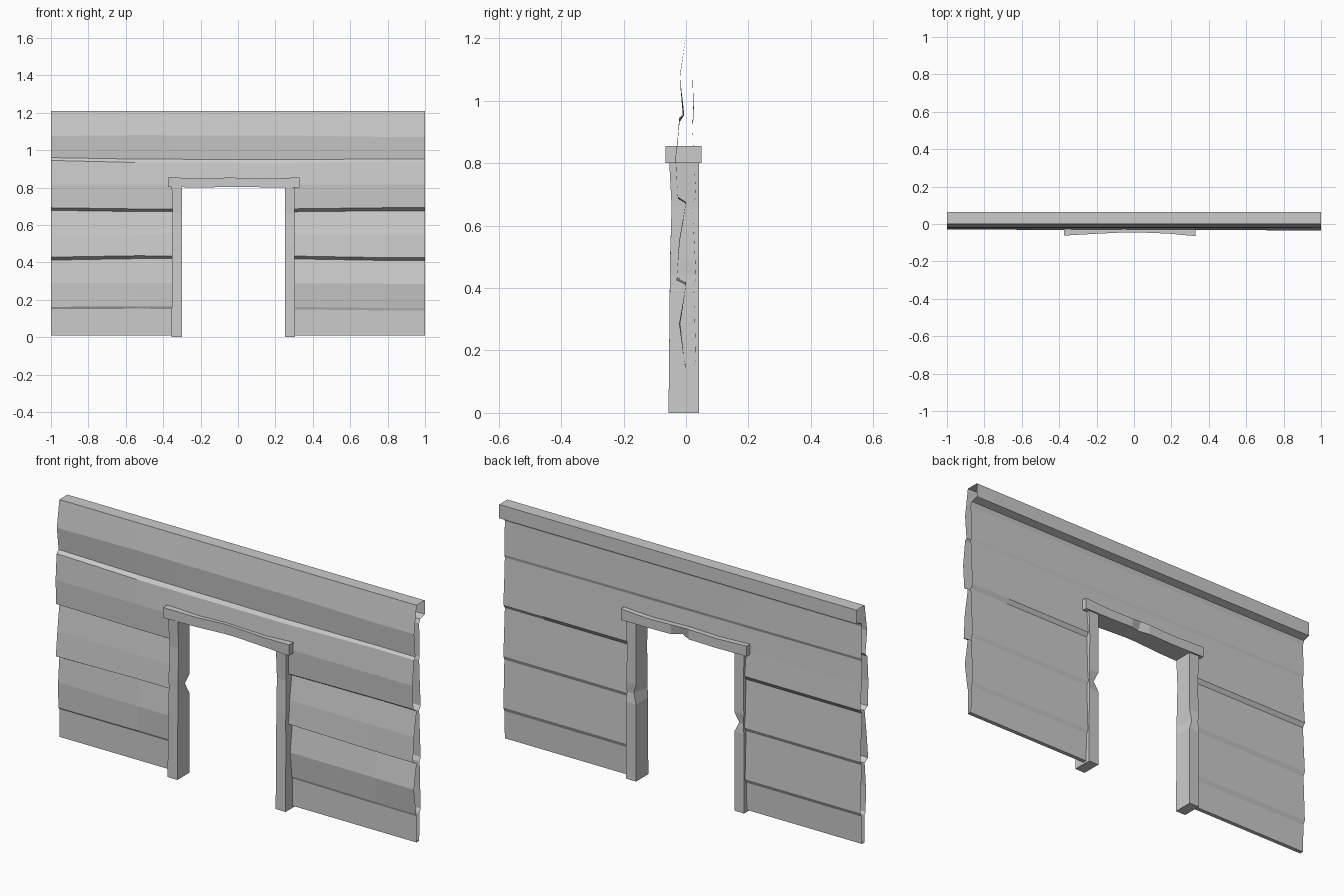
import bpy


def make(name, verts, faces):
    me = bpy.data.meshes.new(name)
    me.from_pydata(verts, [], faces)
    me.update()
    ob = bpy.data.objects.new(name, me)
    bpy.context.collection.objects.link(ob)
    return ob


def loft(name, rings):
    """Closed prism through a list of four-corner rings."""
    verts = [p for r in rings for p in r]
    faces = [(0, 1, 2, 3), tuple(4 * (len(rings) - 1) + i for i in (3, 2, 1, 0))]
    for k in range(len(rings) - 1):
        for i in range(4):
            j = (i + 1) % 4
            faces.append((4 * k + j, 4 * k + i, 4 * k + 4 + i, 4 * k + 4 + j))
    return make(name, verts, faces)


# wall shell: (y, z) at left end, (y, z) at right end, seam sag at the middle
front = [
    (0.0, 0.01, 0.0, 0.01, 0),
    (0.0, 0.15, 0.0, 0.142, .004),
    (-.008, 0.162, -.004, 0.155, .004),
    (-.010, 0.29, -.022, 0.285, 0),
    (0.0, 0.412, 0.0, 0.41, .008),
    (-.028, 0.428, -.030, 0.425, .008),
    (-.016, 0.55, -.022, 0.55, 0),
    (0.0, 0.678, 0.0, 0.675, -.006),
    (-.026, 0.692, -.026, 0.692, -.006),
    (-.030, 0.815, -.034, 0.815, 0),
    (-.022, 0.945, -.020, 0.94, -.010),
    (-.006, 0.96, -.010, 0.952, -.006),
    (-.020, 1.075, -.020, 1.07, .006),
    (0.0, 1.21, 0.0, 1.21, 0),
]
back = [
    (.065, 1.21, .065, 1.21, 0),
    (.065, 1.14, .065, 1.14, 0),
    (.028, 1.13, .028, 1.13, 0),
    (.020, 1.11, .020, 1.11, 0),
    (.026, 0.95, .024, 0.94, 0),
    (.020, 0.935, .020, 0.925, 0),
    (.025, 0.815, .025, 0.815, 0),
    (.034, 0.69, .032, 0.69, 0),
    (.020, 0.67, .020, 0.67, 0),
    (.034, 0.43, .032, 0.43, 0),
    (.024, 0.41, .024, 0.41, 0),
    (.034, 0.17, .032, 0.17, 0),
    (.024, 0.15, .024, 0.15, 0),
    (.020, 0.01, .020, 0.01, 0),
]
rows = front + back
cols = [-1, -.55, -.33, .28, .78, 1]
sag = [0, 1, 1, 1, 0, 0]
verts, faces = [], []
for yl, zl, yr, zr, s in rows:
    for x, w in zip(cols, sag):
        t = (x + 1) / 2
        verts.append((x, yl + (yr - yl) * t, zl + (zr - zl) * t + s * w))
n = len(cols)
for r in range(len(rows)):
    q = (r + 1) % len(rows)
    for c in range(n - 1):
        # leave the doorway open below the lintel
        if c == 2 and max(rows[r][1], rows[q][1]) < 0.82:
            continue
        faces.append((r * n + c, r * n + c + 1, q * n + c + 1, q * n + c))
make("plank_wall", verts, faces)


# door posts, slightly tapered, with a chipped inner back edge
def post(name, outer, inner, chip_z):
    d = 1 if inner > outer else -1
    rings = []
    for z, yf, wob, chip in ((0, -.056, 0, 0), (chip_z - .05, -.052, .002, 0),
                             (chip_z, -.051, .004, .02), (chip_z + .05, -.051, .002, 0),
                             (.66, -.046, .005, 0), (.81, -.054, 0, 0)):
        o, i = outer + d * wob, inner
        ring = [(o, yf, z), (i, yf, z), (i - d * chip, .042 - chip * .5, z), (o, .042, z)]
        rings.append(ring if d > 0 else ring[::-1])
    loft(name, rings)


post("left_door_post", -.355, -.30, .45)
post("right_door_post", .306, .25, .44)

# lintel beam, bowed in at the front and chipped along the lower back edge
rings = []
for x, yf, top, bot, chip in ((-.375, -.062, .855, .803, 0), (-.2, -.052, .848, .80, 0),
                              (-.05, -.045, .853, .803, 0), (0, -.045, .852, .804, .02),
                              (.05, -.046, .85, .803, 0), (.18, -.051, .847, .80, 0),
                              (.33, -.065, .855, .80, 0)):
    rings.append([(x, yf, bot), (x, .05 - chip, bot + chip * .3), (x, .05, top), (x, yf, top)])
loft("door_lintel", rings)
